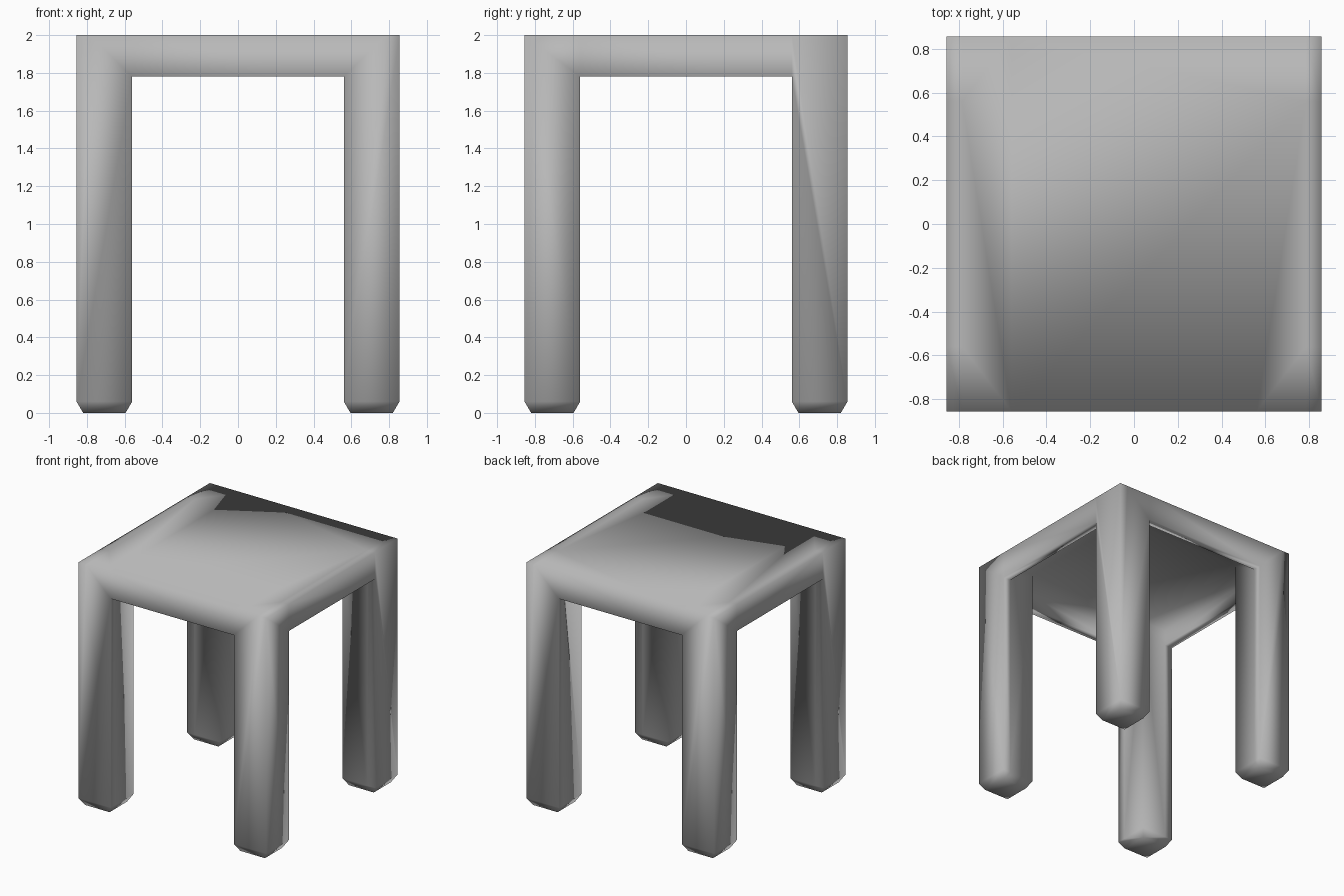
import bpy, bmesh

if "Cube" in bpy.data.objects:
    bpy.data.objects.remove(bpy.data.objects["Cube"])

HALF, LEG, RIM = 0.855, 0.56, 0.785      # outer edge, leg inner edge, apron inner edge
GRID = [-HALF, -RIM, -LEG, LEG, RIM, HALF]
LEVELS = [0.0, 0.06, 1.78, 1.91, 2.0]    # floor, foot chamfer, apron bottom, ceiling, top
N, M = len(GRID) - 1, len(LEVELS) - 1


def solid(i, j, k):
    """True where the stool has material: legs below, apron rim, then the seat."""
    if not (0 <= i < N and 0 <= j < N and 0 <= k < M):
        return False
    leg = i != 2 and j != 2
    rim = i in (0, N - 1) or j in (0, N - 1)
    return leg or (k == 2 and rim) or k == 3


bm = bmesh.new()
verts = {}


def vert(i, j, k):
    if (i, j, k) not in verts:
        verts[i, j, k] = bm.verts.new((GRID[i], GRID[j], LEVELS[k]))
    return verts[i, j, k]


# Skin of the solid cells: one welded surface
for i in range(N):
    for j in range(N):
        for k in range(M):
            if not solid(i, j, k):
                continue
            for axis in range(3):
                for side in (0, 1):
                    step = [0, 0, 0]
                    step[axis] = 2 * side - 1
                    if solid(i + step[0], j + step[1], k + step[2]):
                        continue
                    loop = []
                    for u, v in ((0, 0), (1, 0), (1, 1), (0, 1)):
                        c = [i, j, k]
                        c[axis] += side
                        c[(axis + 1) % 3] += u
                        c[(axis + 2) % 3] += v
                        loop.append(vert(*c))
                    bm.faces.new(loop if side else loop[::-1])

# Tapered feet: shrink each sole about its leg centre
centre = (HALF + LEG) / 2
for v in bm.verts:
    if v.co.z < 0.01:
        for a in (0, 1):
            c = centre if v.co[a] > 0 else -centre
            v.co[a] = c + (v.co[a] - c) * 0.76
bm.normal_update()


def on(edge, axis, value):
    return all(abs(abs(v.co[axis]) - value) < 1e-4 for v in edge.verts)


def redundant(edge):
    """Splits inside a flat panel, apart from those that separate two panels."""
    if len(edge.link_faces) != 2:
        return False
    a, b = (f.normal for f in edge.link_faces)
    if a.dot(b) < 0.9999:
        return False
    if on(edge, 2, 2.0):                                  # seat top
        return on(edge, 0, LEG) or on(edge, 1, RIM)
    if on(edge, 2, 1.91) and abs(a.z) > 0.9:              # seat underside
        return False
    upright = abs(edge.verts[0].co.z - edge.verts[1].co.z) > 0.01
    return not (upright and (on(edge, 0, LEG) or on(edge, 1, LEG)))


bmesh.ops.dissolve_edges(bm, edges=[e for e in bm.edges if redundant(e)], use_verts=True)

grey = bpy.data.materials.new("grey")
grey.diffuse_color = (0.48, 0.48, 0.48, 1)
grey.use_nodes = True
grey.node_tree.nodes["Principled BSDF"].inputs["Base Color"].default_value = grey.diffuse_color
mesh = bpy.data.meshes.new("stool")
bm.to_mesh(mesh)
bm.free()
mesh.materials.append(grey)
for p in mesh.polygons:
    p.use_smooth = True
stool = bpy.data.objects.new("stool", mesh)
bpy.context.collection.objects.link(stool)
